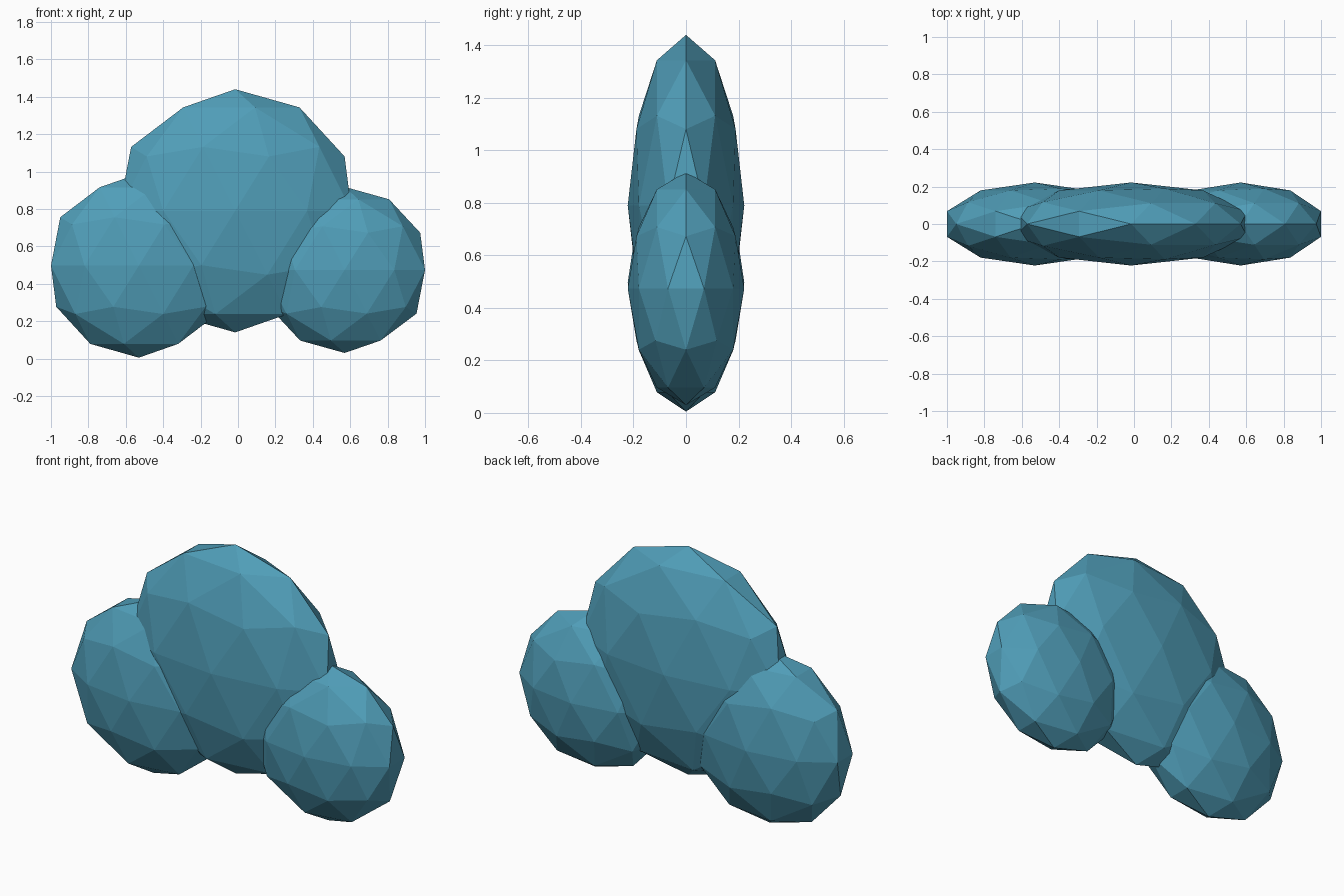
import bpy

if "Cube" in bpy.data.objects:
    bpy.data.objects.remove(bpy.data.objects["Cube"])


def puff(name, location, radii, material):
    """Flattened low-poly ball with flat faces."""
    bpy.ops.mesh.primitive_ico_sphere_add(subdivisions=2, radius=1, location=location)
    ob = bpy.context.object
    ob.name = name
    ob.scale = radii
    bpy.ops.object.transform_apply(location=False, rotation=False, scale=True)
    ob.data.materials.append(material)
    return ob


blue = bpy.data.materials.new("cloud_blue")
blue.diffuse_color = (0.08, 0.34, 0.48, 1)
blue.use_nodes = True
blue.node_tree.nodes["Principled BSDF"].inputs["Base Color"].default_value = blue.diffuse_color

# Large middle puff and the two smaller side puffs
puff("middle_puff", (-0.015, 0, 0.79), (0.654, 0.222, 0.65), blue)
puff("left_puff", (-0.53, 0, 0.497), (0.494, 0.222, 0.492), blue)
puff("right_puff", (0.57, 0, 0.474), (0.452, 0.222, 0.444), blue)
